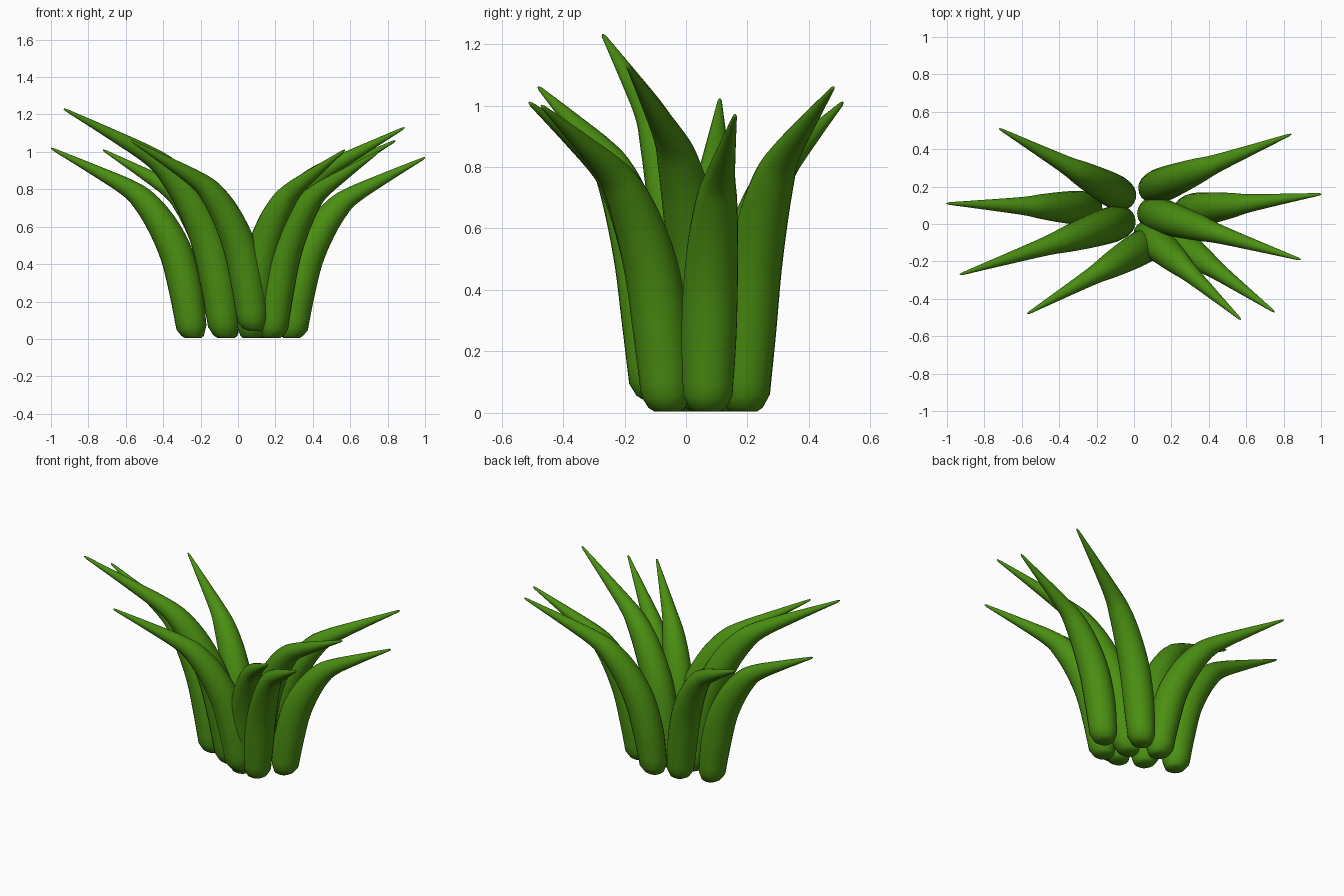
import bpy, bmesh, math
from mathutils import Vector

if "Cube" in bpy.data.objects:
    bpy.data.objects.remove(bpy.data.objects["Cube"])

green = bpy.data.materials.new("leaf_green")
green.diffuse_color = (0.07, 0.275, 0.006, 1)
green.use_nodes = True
green.node_tree.nodes["Principled BSDF"].inputs["Base Color"].default_value = green.diffuse_color

# Shared leaf shape: outward fraction, height fraction, radius
PROFILE = [(0.0, 0.004, 0.042), (0.004, 0.016, 0.060), (0.012, 0.06, 0.081),
           (0.05, 0.25, 0.090), (0.115, 0.44, 0.089), (0.22, 0.60, 0.080),
           (0.34, 0.72, 0.066), (0.46, 0.792, 0.049), (0.70, 0.887, 0.029),
           (0.985, 0.994, 0.007), (1.0, 1.0, 0.003)]

# Base x, y, z and tip x, y, z of each leaf
LEAVES = [((-0.06, 0.15, 0.0), (-0.72, 0.51, 1.01)),
          ((-0.24, 0.085, 0.0), (-1.0, 0.11, 1.02)),
          ((-0.065, 0.015, 0.0), (-0.93, -0.27, 1.23)),
          ((0.085, -0.10, 0.04), (-0.57, -0.48, 1.06)),
          ((0.07, -0.055, 0.0), (0.57, -0.51, 1.01)),
          ((0.18, -0.06, 0.0), (0.75, -0.47, 1.0)),
          ((0.09, 0.06, 0.0), (0.89, -0.19, 1.13)),
          ((0.285, 0.07, 0.0), (1.0, 0.16, 0.97)),
          ((0.095, 0.188, 0.0), (0.84, 0.48, 1.06))]
SIDES, STEPS = 20, 4


def catmull(a, b, c, d, t):
    return 0.5 * (2 * b + (c - a) * t + (2 * a - 5 * b + 4 * c - d) * t * t
                  + (3 * b - a - 3 * c + d) * t ** 3)


def smooth_profile():
    p = [Vector(v) for v in PROFILE]
    out = p[:3]                      # rounded foot stays as given
    for i in range(2, len(p) - 2):
        for k in range(1, STEPS + 1):
            t = k / STEPS
            # Catmull-Rom through the long part of the leaf
            a = p[i - 1] if i > 2 else p[2] * 2 - p[3]
            d = p[i + 2] if i < len(p) - 3 else p[i + 1] * 2 - p[i]
            out.append(catmull(a, p[i], p[i + 1], d, t))
    out.append(p[-1])
    return out


def make_leaf(name, base, tip):
    base, tip = Vector(base), Vector(tip)
    span = tip - base
    thick = 1 + 0.25 * max(0, span.z - 1.02)
    path = smooth_profile()
    pts = [base + Vector((span.x * f, span.y * f, span.z * h)) for f, h, r in path]
    side = Vector((-span.y, span.x, 0)).normalized()
    bm = bmesh.new()
    rings = []
    for i, c in enumerate(pts):
        tangent = (pts[min(i + 1, len(pts) - 1)] - pts[max(i - 1, 0)]).normalized()
        if i < 2:
            tangent = Vector((0, 0, 1))
        out = side.cross(tangent)
        r = path[i].z * thick
        rings.append([bm.verts.new(c + r * (side * math.cos(a) + out * math.sin(a)))
                      for a in (2 * math.pi * k / SIDES for k in range(SIDES))])
    for lo, hi in zip(rings, rings[1:]):
        for k in range(SIDES):
            n = (k + 1) % SIDES
            bm.faces.new((lo[k], lo[n], hi[n], hi[k]))
    bm.faces.new(rings[0])
    bm.faces.new(rings[-1])
    bmesh.ops.recalc_face_normals(bm, faces=bm.faces)
    for f in bm.faces:
        f.smooth = True
    mesh = bpy.data.meshes.new(name)
    bm.to_mesh(mesh)
    bm.free()
    mesh.materials.append(green)
    bpy.context.collection.objects.link(bpy.data.objects.new(name, mesh))


# Leaves of the clump
for i, (base, tip) in enumerate(LEAVES):
    make_leaf(f"leaf_{i + 1}", base, tip)
